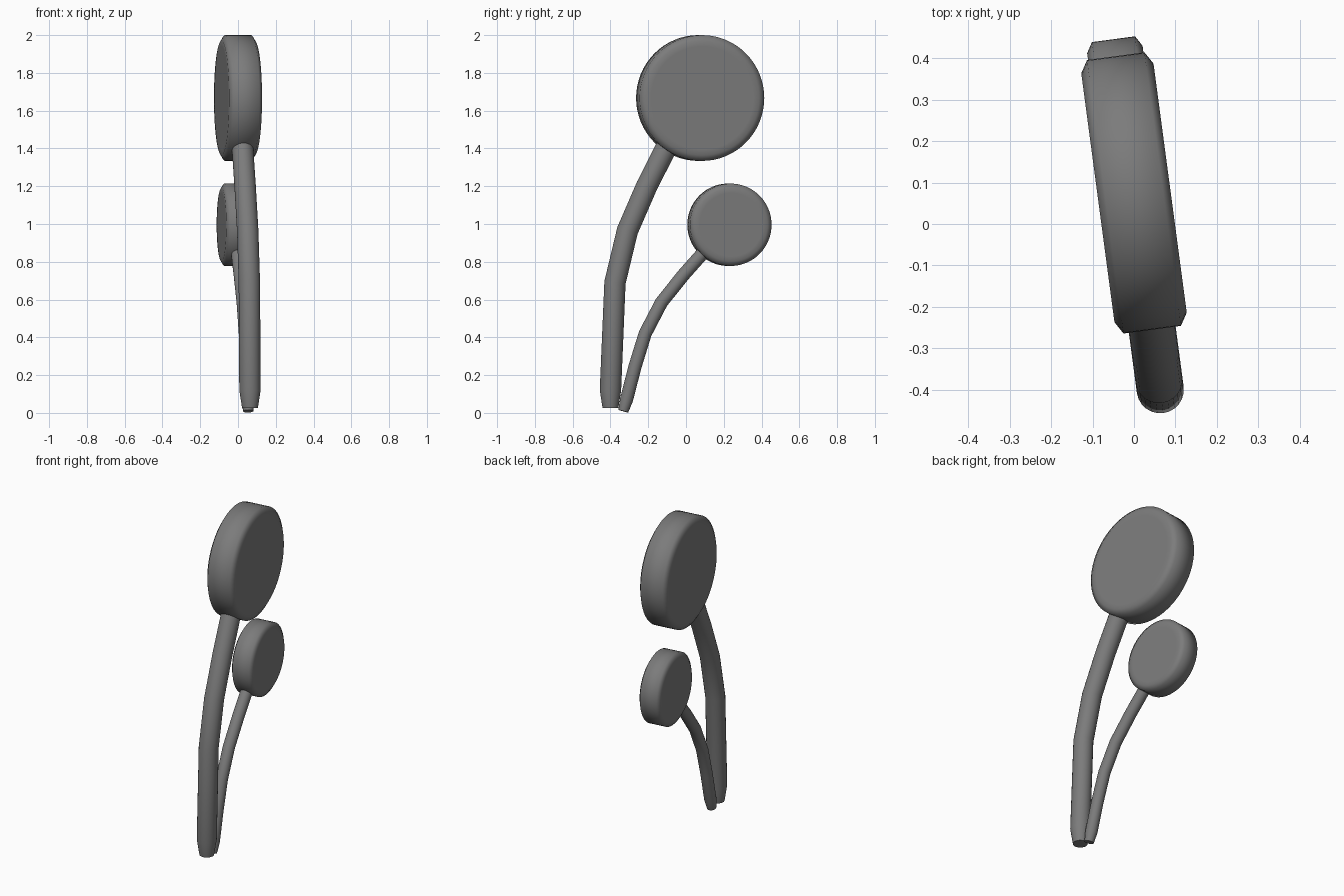
import bpy
import bmesh
import math
from mathutils import Vector

if "Cube" in bpy.data.objects:
    bpy.data.objects.remove(bpy.data.objects["Cube"], do_unlink=True)

# Single grey finish
grey = bpy.data.materials.new("plain grey")
grey.use_nodes = True
COLOUR = (0.2, 0.2, 0.2, 1)
grey.diffuse_color = COLOUR
grey.node_tree.nodes["Principled BSDF"].inputs["Base Color"].default_value = COLOUR

# All parts lie in one vertical plane, turned slightly about z
TURN = math.radians(7.6)
NORMAL = Vector((math.cos(TURN), math.sin(TURN), 0))


def place(y, z):
    return Vector(((0.075 - y) * math.tan(TURN), y, z))


def loft(name, centres, radii, sides, axis=None):
    """Skin round rings along a path; a fixed axis makes a turned part."""
    bm = bmesh.new()
    rings = []
    for i, (c, r) in enumerate(zip(centres, radii)):
        before, after = centres[max(i - 1, 0)], centres[min(i + 1, len(centres) - 1)]
        if axis is None:
            t = ((c - before).normalized() + (after - c).normalized()).normalized()
            u = NORMAL
        else:
            t, u = axis, Vector((0, 0, 1))
        v = t.cross(u)
        angles = [math.tau * k / sides for k in range(sides)]
        rings.append([bm.verts.new(c + r * (u * math.cos(a) + v * math.sin(a))) for a in angles])
    for a, b in zip(rings, rings[1:]):
        for k in range(sides):
            n = (k + 1) % sides
            bm.faces.new((a[k], a[n], b[n], b[k]))
    bm.faces.new(rings[0][::-1])
    bm.faces.new(rings[-1])
    bmesh.ops.recalc_face_normals(bm, faces=bm.faces)
    mesh = bpy.data.meshes.new(name)
    bm.to_mesh(mesh)
    bm.free()
    mesh.materials.append(grey)
    obj = bpy.data.objects.new(name, mesh)
    bpy.context.collection.objects.link(obj)
    bpy.ops.object.select_all(action="DESELECT")
    obj.select_set(True)
    bpy.context.view_layer.objects.active = obj
    bpy.ops.object.shade_smooth_by_angle(angle=math.radians(65))


def disc(name, y, z, radius, thick, chamfer):
    h = thick / 2
    edge = radius - chamfer
    half = [(h, edge - chamfer), (h, edge), (h - chamfer * 0.6, radius)]
    profile = [(-d, r) for d, r in half] + half[::-1]
    centre = place(y, z)
    loft(name, [centre + NORMAL * d for d, r in profile], [r for d, r in profile], 64, NORMAL)


def stem(name, path, radius, tip):
    radii = [tip] + [radius] * (len(path) - 1)
    loft(name, [place(*p) for p in path], radii, 24)


# Round heads
disc("large_disc", 0.075, 1.667, 0.333, 0.176, 0.03)
disc("small_disc", 0.23, 0.996, 0.218, 0.135, 0.025)

# Curved stems, running a little way into the heads
stem("large_stem", [(-0.4, 0.025), (-0.4, 0.12), (-0.376, 0.69), (-0.31, 0.965),
                    (-0.208, 1.2), (-0.112, 1.39), (-0.07, 1.47)], 0.057, 0.042)
stem("small_stem", [(-0.332, 0.009), (-0.315, 0.07), (-0.27, 0.245), (-0.216, 0.42),
                    (-0.13, 0.585), (-0.014, 0.73), (0.075, 0.83), (0.11, 0.87)], 0.035, 0.027)
